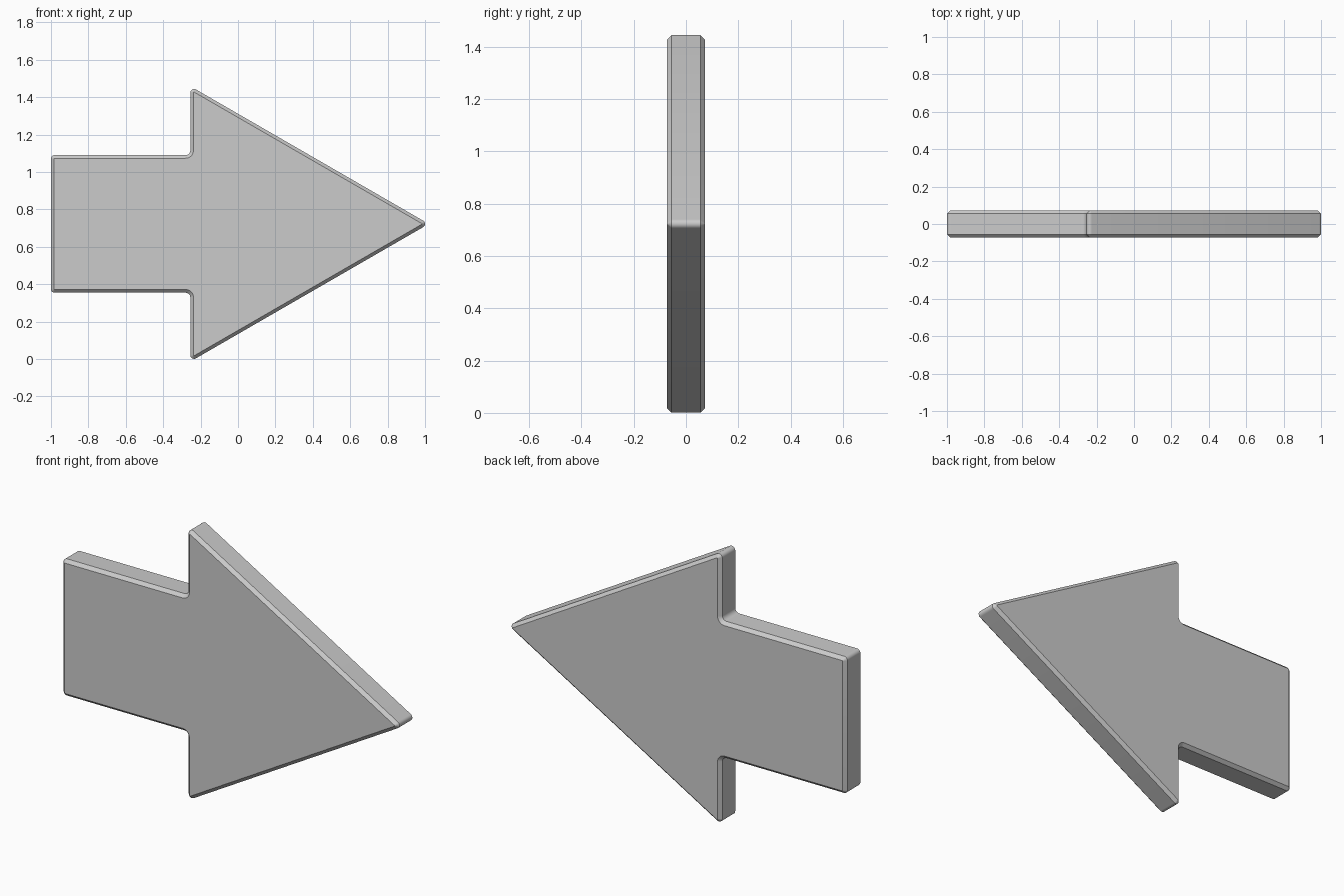
import bpy, bmesh, math
from mathutils import Vector

if "Cube" in bpy.data.objects:
    bpy.data.objects.remove(bpy.data.objects["Cube"])

MID, SHAFT, BACK, CHAMFER, HALF = 0.7225, 0.368, -0.255, 0.017, 0.072
R_OUT, R_IN, STEPS = 0.02, 0.025, 8
TIP = 1.0 + R_OUT
HEAD = (TIP - BACK) * math.tan(math.radians(30))

# Sharp arrow outline in x/z, counter-clockwise
lower = [(-1, -SHAFT), (BACK, -SHAFT), (BACK, -HEAD)]
outline = lower + [(TIP, 0)] + [(x, -z) for x, z in reversed(lower)]
outline = [Vector(p) for p in outline]


def rounded(inset):
    """Outline with rounded corners, moved inwards by inset."""
    pts = []
    n = len(outline)
    for i, p in enumerate(outline):
        a = (p - outline[i - 1]).normalized()
        b = (outline[(i + 1) % n] - p).normalized()
        na, nb = Vector((a.y, -a.x)), Vector((b.y, -b.x))
        turn = math.atan2(a.x * b.y - a.y * b.x, a.dot(b))
        side = 1 if turn > 0 else -1
        r = R_OUT if side > 0 else R_IN
        centre = p - (na + nb) * side * r / (1 + na.dot(nb))
        start = math.atan2(na.y, na.x)
        for k in range(STEPS + 1):
            t = start + turn * k / STEPS
            pts.append(centre + Vector((math.cos(t), math.sin(t))) * (side * r - inset))
    return pts


# Loft face, chamfer, rim, chamfer, face
bm = bmesh.new()
rings = []
for y, inset in ((-HALF, CHAMFER), (CHAMFER - HALF, 0), (HALF - CHAMFER, 0), (HALF, CHAMFER)):
    rings.append([bm.verts.new((p.x, y, p.y + MID)) for p in rounded(inset)])
for r0, r1 in zip(rings, rings[1:]):
    for i in range(len(r0)):
        bm.faces.new((r0[i - 1], r0[i], r1[i], r1[i - 1]))
bm.faces.new(rings[0])
bm.faces.new(rings[-1][::-1])
bmesh.ops.recalc_face_normals(bm, faces=bm.faces)

mesh = bpy.data.meshes.new("arrow")
bm.to_mesh(mesh)
bm.free()
arrow = bpy.data.objects.new("arrow", mesh)
bpy.context.collection.objects.link(arrow)
bpy.context.view_layer.objects.active = arrow
arrow.select_set(True)
bpy.ops.object.shade_smooth_by_angle(angle=math.radians(30))
